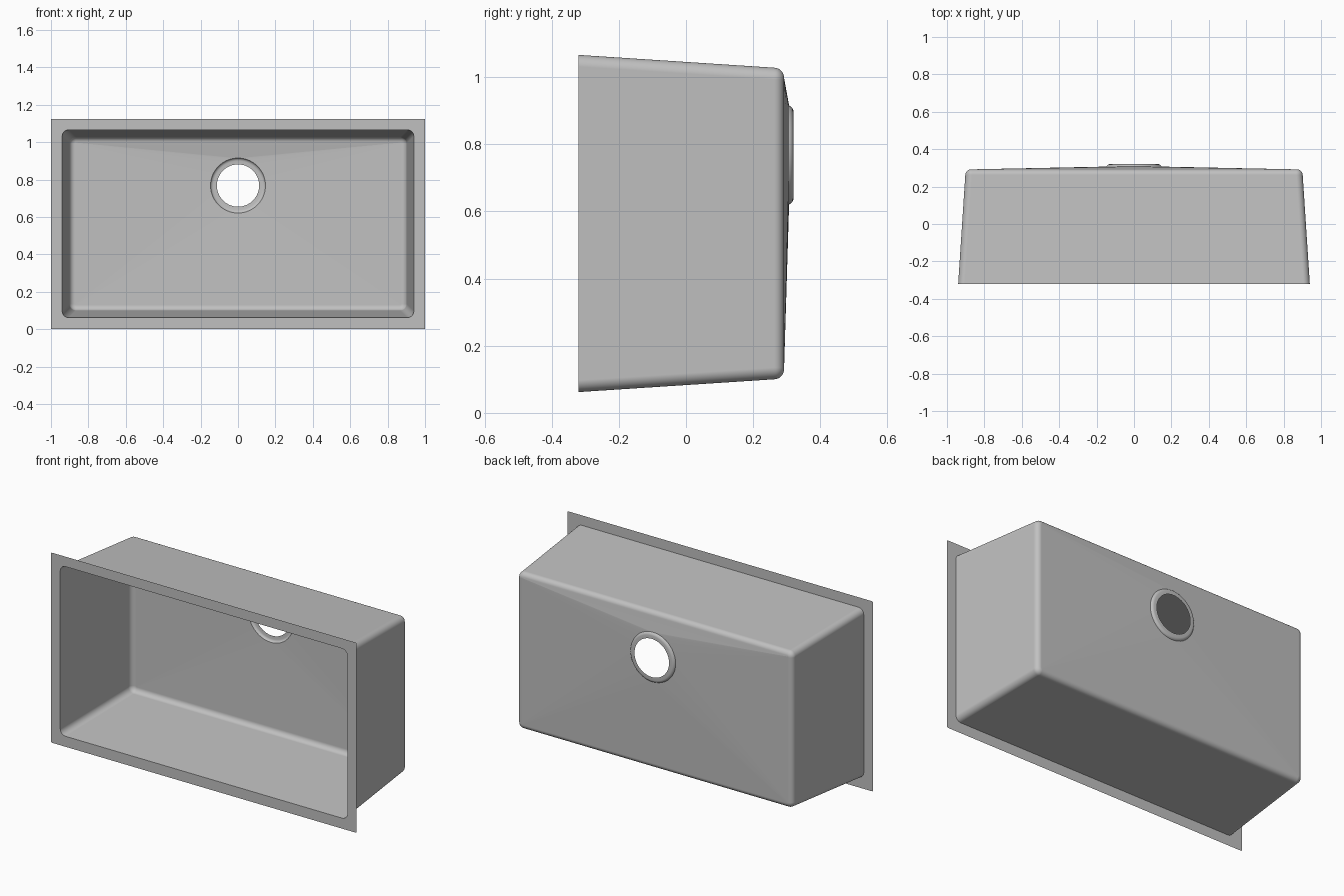
import bpy, bmesh, math

cube = bpy.data.objects.get("Cube")
if cube:
    bpy.data.objects.remove(cube, do_unlink=True)

steel = bpy.data.materials.new("brushed steel grey")
steel.use_nodes = True
GREY = (0.53, 0.53, 0.53, 1)
steel.diffuse_color = GREY
steel.node_tree.nodes["Principled BSDF"].inputs["Base Color"].default_value = GREY

FRONT = -0.32          # rim plane
MID_Z = 0.564          # centre of the opening
HALF_X, HALF_Z = 0.94, 0.502
CORNER = 0.035         # upright corner radius
FILLET = 0.03          # rounding between walls and base
TAPER = 0.038          # how far the walls lean in
WALL_END = 0.262
DRAIN_Z, DRAIN_R, DRAIN_Y = 0.768, 0.147, 0.307
STEPS = 16


def ring(y, half_x, half_z, radius, mid_z=MID_Z):
    """Rounded rectangle; a circle when all three sizes are equal."""
    points = []
    for corner in range(4):
        sx = 1 if corner in (0, 3) else -1
        sz = 1 if corner < 2 else -1
        for i in range(STEPS + 1):
            a = math.pi / 2 * (corner + i / STEPS)
            points.append((sx * (half_x - radius) + radius * math.cos(a), y,
                           mid_z + sz * (half_z - radius) + radius * math.sin(a)))
    return points


def circle(y, radius):
    return ring(y, radius, radius, radius, DRAIN_Z)


def loft(name, rings, smooth=True):
    bm = bmesh.new()
    loops = [[bm.verts.new(p) for p in r] for r in rings]
    for a, b in zip(loops, loops[1:]):
        for i in range(len(a)):
            j = (i + 1) % len(a)
            bm.faces.new((a[i], b[i], b[j], a[j]))
    # collapses each straight side of the base into a triangle at the drain
    bmesh.ops.remove_doubles(bm, verts=bm.verts, dist=0.00005)
    mesh = bpy.data.meshes.new(name)
    bm.to_mesh(mesh)
    bm.free()
    mesh.materials.append(steel)
    obj = bpy.data.objects.new(name, mesh)
    bpy.context.collection.objects.link(obj)
    if smooth:
        bpy.ops.object.select_all(action="DESELECT")
        obj.select_set(True)
        bpy.context.view_layer.objects.active = obj
        bpy.ops.object.shade_smooth_by_angle(angle=math.radians(30))
        # keeps the big panels flat next to the fillets
        obj.modifiers.new("flat panels", "WEIGHTED_NORMAL").keep_sharp = True
    return obj


# Flat mounting rim
loft("rim", [ring(FRONT, 1, 0.5625, 0.006, 0.5625),
             ring(FRONT, HALF_X, HALF_Z, CORNER)], smooth=False)

# Tapered walls, filleted edge and base sloping to the drain
bowl = [ring(FRONT, HALF_X, HALF_Z, CORNER)]
for k in range(9):
    a = math.pi / 2 * k / 8
    shrink = FILLET * (1 - math.cos(a))
    inset = TAPER + shrink
    bowl.append(ring(WALL_END + FILLET * math.sin(a),
                     HALF_X - inset, HALF_Z - inset, CORNER - shrink))
bowl.append(circle(DRAIN_Y, DRAIN_R))
loft("bowl", bowl)

# Recessed drain seat with an open hole
loft("drain_seat", [circle(DRAIN_Y, DRAIN_R), circle(0.312, 0.145),
                    circle(0.317, 0.14), circle(0.32, 0.132), circle(0.32, 0.113)])
